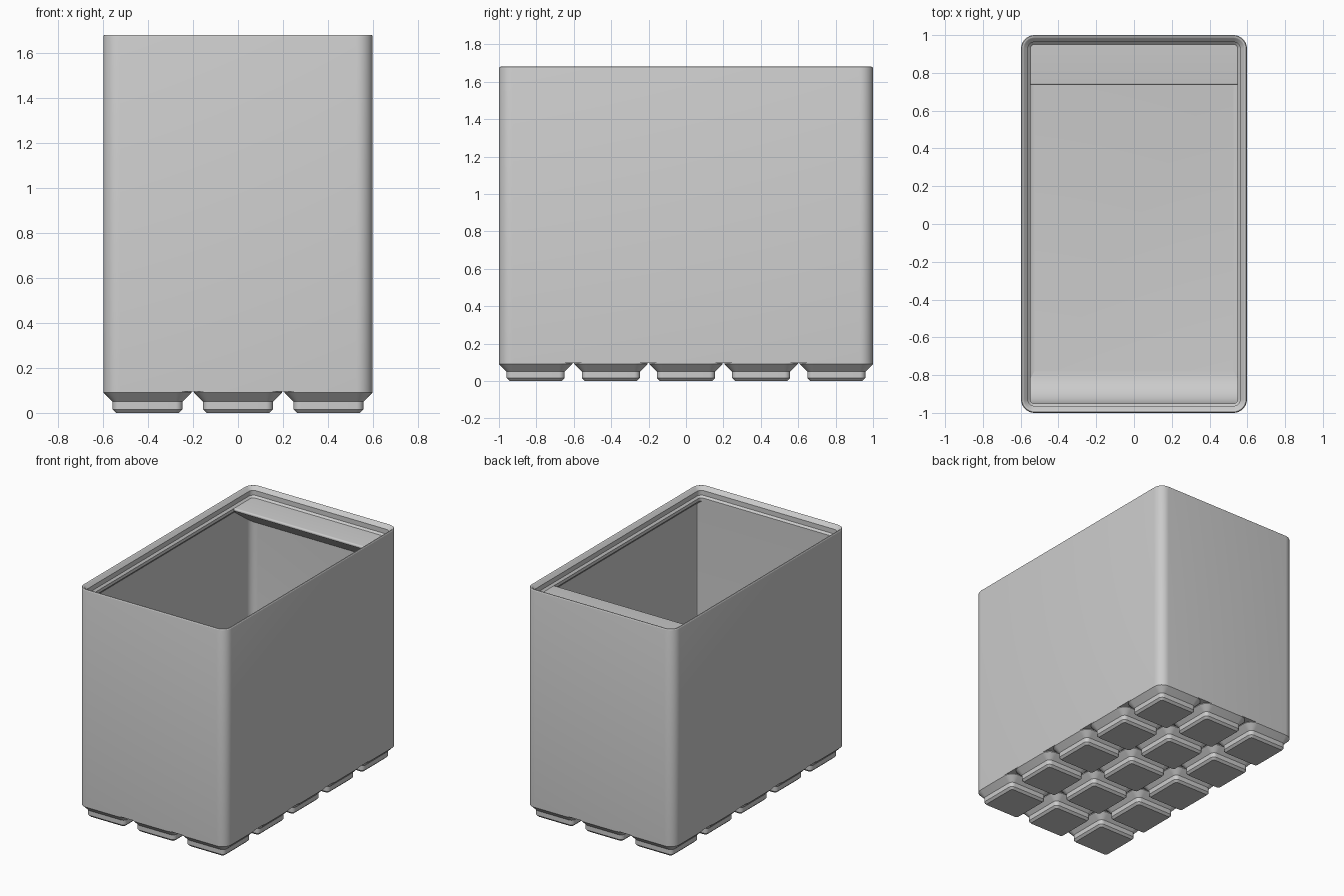
import bpy, bmesh
from math import sin, cos, pi, radians

if "Cube" in bpy.data.objects:
    bpy.data.objects.remove(bpy.data.objects["Cube"], do_unlink=True)

S = 2 / 104.5                      # millimetres to scene units
HALF_X, HALF_Y = 31.25, 52.25      # outer half sizes
CORNER, WALL, LIP = 3.75, 0.95, 2.6
FLOOR, RIM, FILLET = 7, 84, 2.8
PITCH, FOOT_HALF = 21, 10.25

grey = bpy.data.materials.new("plain_grey")
grey.use_nodes = True
grey.diffuse_color = (0.6, 0.6, 0.6, 1)
grey.node_tree.nodes["Principled BSDF"].inputs["Base Color"].default_value = (0.6, 0.6, 0.6, 1)


def finish(name, bm):
    bmesh.ops.recalc_face_normals(bm, faces=bm.faces)
    bmesh.ops.scale(bm, vec=(S, S, S), verts=bm.verts)
    mesh = bpy.data.meshes.new(name)
    bm.to_mesh(mesh)
    bm.free()
    mesh.materials.append(grey)
    obj = bpy.data.objects.new(name, mesh)
    bpy.context.collection.objects.link(obj)
    bpy.ops.object.select_all(action='DESELECT')
    obj.select_set(True)
    bpy.context.view_layer.objects.active = obj
    bpy.ops.object.shade_smooth_by_angle(angle=radians(30))
    return obj


def rounded_ring(bm, hx, hy, inset, z, steps=8):
    """Rounded rectangle of vertices, inset from the outer outline."""
    r = max(CORNER - inset, 0.02)
    cx, cy = hx - inset - r, hy - inset - r
    ring = []
    for q, (sx, sy) in enumerate([(1, 1), (-1, 1), (-1, -1), (1, -1)]):
        for i in range(steps + 1):
            a = (q + i / steps) * pi / 2
            ring.append(bm.verts.new((sx * cx + r * cos(a), sy * cy + r * sin(a), z)))
    return ring


def loft(name, hx, hy, profile):
    """Skin rounded rectangles along (inset, z) and cap both ends."""
    bm = bmesh.new()
    rings = [rounded_ring(bm, hx, hy, inset, z) for inset, z in profile]
    for low, high in zip(rings, rings[1:]):
        n = len(low)
        for i in range(n):
            j = (i + 1) % n
            bm.faces.new((low[i], low[j], high[j], high[i]))
    bm.faces.new(rings[0])
    bm.faces.new(rings[-1])
    return finish(name, bm)


def prism(name, outline, half_width):
    """Extrude a (y, z) outline across the width."""
    bm = bmesh.new()
    ends = [[bm.verts.new((x, y, z)) for y, z in outline] for x in (-half_width, half_width)]
    for i in range(len(outline)):
        j = (i + 1) % len(outline)
        bm.faces.new((ends[0][i], ends[0][j], ends[1][j], ends[1][i]))
    for end in ends:
        bm.faces.new(end)
    return finish(name, bm)


# Box: outer wall, stacking lip with rounded top, inner wall, filleted floor
lip_top = [(0, 87.35), (0.08, 87.6), (0.25, 87.76), (0.45, 87.8), (0.65, 87.74), (0.9, 87.5)]
lip_inside = [(1.9, 86.5), (1.9, RIM + 0.7), (LIP, RIM), (LIP, RIM - 1.2), (WALL, RIM - 2.85)]
fillet = [(WALL + FILLET * (1 - cos(a)), FLOOR + FILLET * (1 - sin(a)))
          for a in (i * pi / 12 for i in range(7))]
loft("box_body", HALF_X, HALF_Y, [(0, 5)] + lip_top + lip_inside + fillet)

# Feet: chamfered pads on a three by five grid, sharing one mesh
foot_profile = [(2.95, 0), (2.15, 0.8), (2.15, 2.6), (0, 4.75), (0, 5)]
first = loft("foot", FOOT_HALF, FOOT_HALF, foot_profile)
for ix in range(-1, 2):
    for iy in range(-2, 3):
        foot = first
        if (ix, iy) != (-1, -2):
            foot = first.copy()
            bpy.context.collection.objects.link(foot)
        foot.location = (ix * PITCH * S, iy * PITCH * S, 0)

# Front scoop: thickened inner wall curving into the floor
back_y, inner_x = 50.9, HALF_X - 1
radius, face_y = 9, LIP - HALF_Y
arc = [(face_y + radius * (1 - cos(a)), FLOOR + radius * (1 - sin(a)))
       for a in (i * pi / 24 for i in range(13))]
prism("front_scoop", [(-back_y, FLOOR - 0.5), (-back_y, RIM - 1), (face_y, RIM - 1)]
      + arc + [(face_y + radius, FLOOR - 0.5)], inner_x)

# Label shelf: flat top, rounded front edge, sloping underside
edge_y = 38.4
nose = [(edge_y + 0.6 - 0.6 * sin(a), RIM - 0.6 + 0.6 * cos(a))
        for a in (i * radians(144) / 8 for i in range(9))]
prism("label_shelf", nose + [(back_y, 74), (back_y, RIM)], inner_x)
